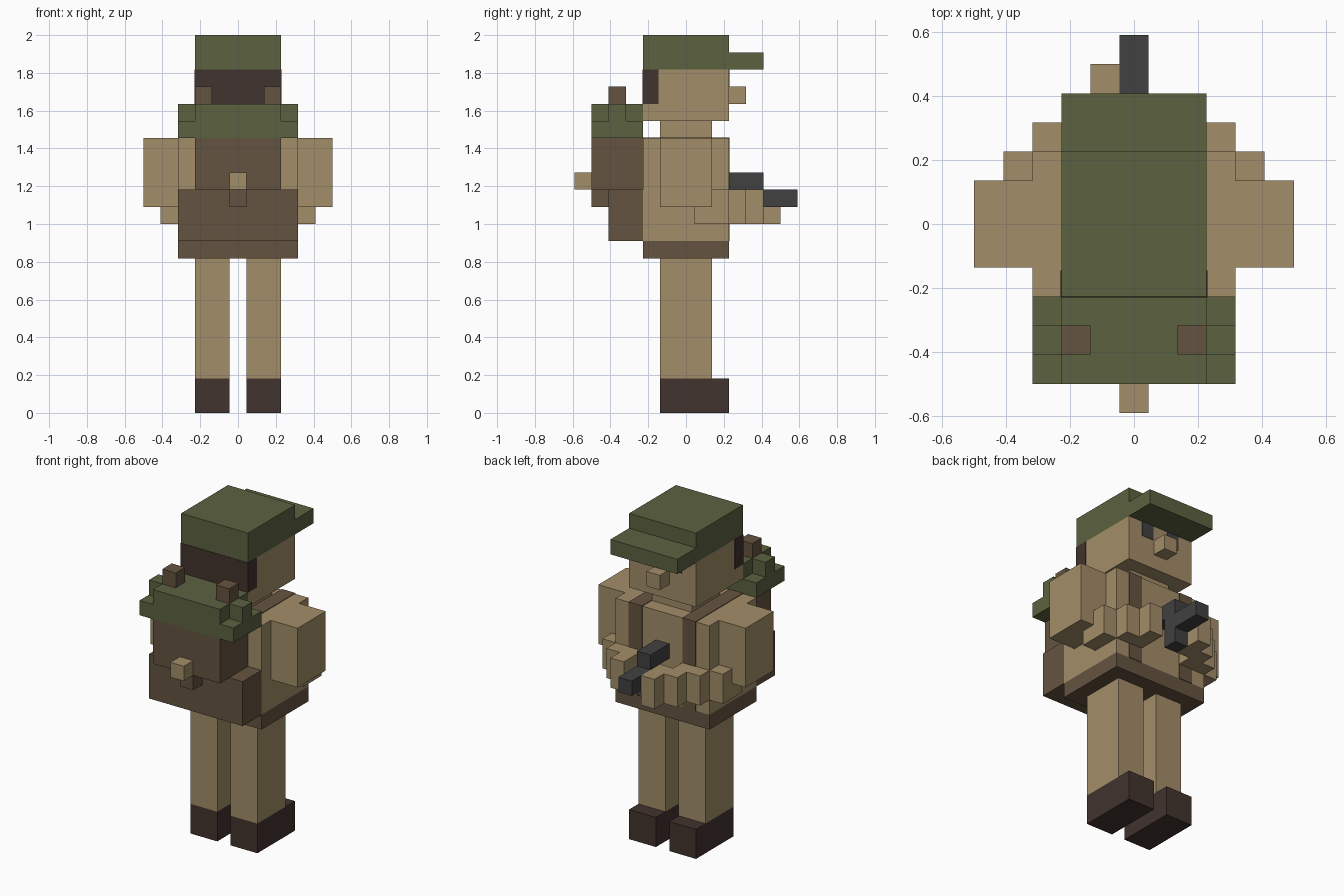
import bpy
import bmesh

cube = bpy.data.objects.get("Cube")
if cube:
    bpy.data.objects.remove(cube, do_unlink=True)

U = 1 / 11  # one block


def lin(c):
    c /= 255
    return c / 12.92 if c <= 0.04045 else ((c + 0.055) / 1.055) ** 2.4


def material(name, r, g, b):
    m = bpy.data.materials.new(name)
    m.use_nodes = True
    col = (lin(r), lin(g), lin(b), 1)
    m.diffuse_color = col
    bsdf = m.node_tree.nodes["Principled BSDF"]
    bsdf.inputs["Base Color"].default_value = col
    bsdf.inputs["Roughness"].default_value = 0.9
    return m


TAN = material("tan", 163, 141, 104)
GREEN = material("olive_green", 92, 98, 64)
BROWN = material("brown", 101, 84, 64)
DARK = material("dark_brown", 66, 51, 46)
GREY = material("dark_grey", 65, 65, 66)


def part(name, mat, *boxes):
    """One object made of boxes (x0, x1, y0, y1, z0, z1), measured in blocks."""
    bm = bmesh.new()
    for x0, x1, y0, y1, z0, z1 in boxes:
        geo = bmesh.ops.create_cube(bm, size=1)
        for v in geo["verts"]:
            v.co = ((x0 + (v.co.x + 0.5) * (x1 - x0)) * U,
                    (y0 + (v.co.y + 0.5) * (y1 - y0)) * U,
                    (z0 + (v.co.z + 0.5) * (z1 - z0)) * U)
    me = bpy.data.meshes.new(name)
    bm.to_mesh(me)
    bm.free()
    me.materials.append(mat)
    ob = bpy.data.objects.new(name, me)
    bpy.context.collection.objects.link(ob)
    return ob


def side_box(s, x0, x1, *rest):
    """Box on the +x side (s = 1) or mirrored to -x (s = -1)."""
    return (*sorted((s * x0, s * x1)), *rest)


# Trunk and head
part("belt", BROWN, (-3.5, 3.5, -2.5, 2.5, 9, 10))
part("torso", TAN, (-3.5, 3.5, -2.5, 2.5, 10, 16))
part("neck", TAN, (-1.5, 1.5, -1.5, 1.5, 16, 17))
part("head", TAN, (-2.5, 2.5, -2.5, 2.5, 17, 20))
part("nose", TAN, (-0.5, 0.5, 2.5, 3.5, 18, 19))
part("hair", DARK, (-2.53, 2.53, -2.53, -1.6, 18, 20))
part("cap", GREEN, (-2.5, 2.5, -2.5, 2.5, 20, 22))
part("cap_brim", GREEN, (-2.5, 2.5, 2.5, 4.5, 20, 21))

# Backpack with bedroll, pouch and buckle
part("pack_upper", BROWN, (-2.5, 2.5, -5.5, -2.5, 13, 16))
part("pack_lower", BROWN, (-3.5, 3.5, -4.5, -2.5, 10, 13))
part("pack_flap", BROWN, (-0.5, 0.5, -5.5, -4.5, 12, 13))
part("pack_buckle", TAN, (-0.5, 0.5, -6.5, -5.5, 13, 14))
part("bedroll", GREEN, (-2.5, 2.5, -5.5, -2.5, 16, 18))

# Paired parts
for s, side in ((1, "left"), (-1, "right")):
    part(side + "_boot", DARK, side_box(s, 0.5, 2.5, -1.5, 2.5, 0, 2))
    part(side + "_leg", TAN, side_box(s, 0.5, 2.5, -1.5, 1.5, 2, 9))
    part(side + "_upper_arm", TAN, side_box(s, 3.5, 5.5, -1.5, 1.5, 12, 16))
    # Forearm steps inward and forward; the right one reaches the grip
    steps = 3 if s > 0 else 4
    part(side + "_forearm", TAN, *[
        side_box(s, 3.5 - i, 4.5 - i, 0.5 + i, 2.5 + i, 11, 13)
        for i in range(steps)])
    part(side + "_strap", BROWN,
         side_box(s, 1.5, 2.5, 2.46, 2.54, 10, 16.04),
         side_box(s, 1.5, 2.5, -2.5, 2.5, 15.96, 16.04))
    part(side + "_eye", GREY, side_box(s, 0.55, 1.45, 2.46, 2.53, 19, 20))
    part(side + "_bedroll_end", GREEN,
         side_box(s, 2.5, 3.5, -5.5, -2.5, 16, 17),
         side_box(s, 2.5, 3.5, -4.5, -3.5, 17, 18))
    part(side + "_pack_knob", BROWN, side_box(s, 1.5, 2.5, -4.5, -3.5, 18, 19))

# Held tool: upper body, forward barrel and grip
part("tool_body", GREY, (-0.5, 0.5, 2.5, 4.5, 13, 14))
part("tool_barrel", GREY, (-0.5, 0.5, 4.5, 6.5, 12, 13))
part("tool_grip", GREY, (-0.5, 0.5, 3.5, 4.5, 11, 13))
